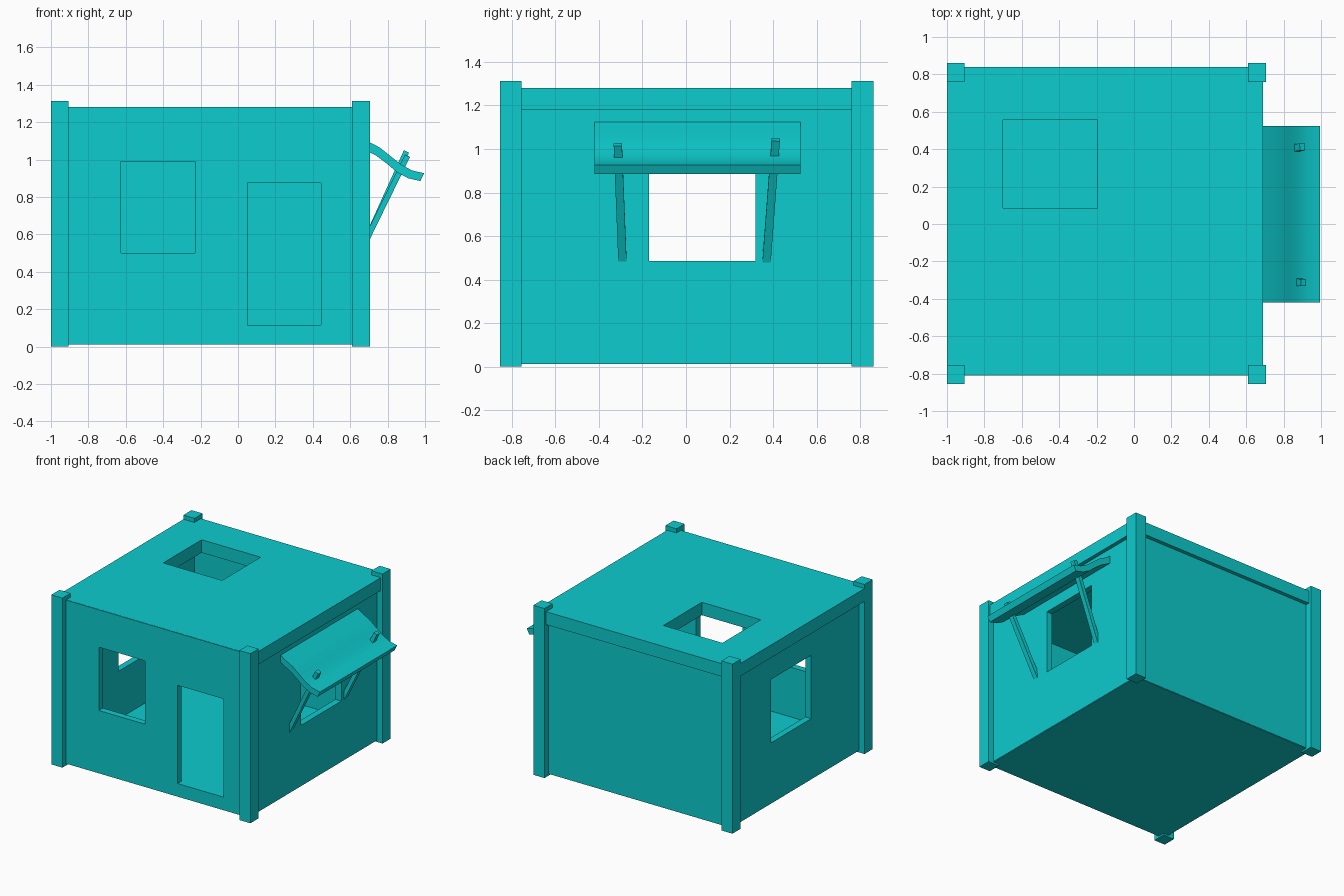
import bpy
from mathutils import Vector

cube = bpy.data.objects.get("Cube")
if cube:
    bpy.data.objects.remove(cube, do_unlink=True)

# Single paint colour
paint = bpy.data.materials.new("turquoise")
paint.use_nodes = True
colour = (0.004, 0.604, 0.617, 1)
paint.diffuse_color = colour
paint.node_tree.nodes["Principled BSDF"].inputs["Base Color"].default_value = colour


def mesh_object(name, verts, faces):
    mesh = bpy.data.meshes.new(name)
    mesh.from_pydata(verts, [], faces)
    mesh.materials.append(paint)
    obj = bpy.data.objects.new(name, mesh)
    bpy.context.collection.objects.link(obj)
    return obj


def prism(name, ring, offset):
    """Extrude a closed ring of points along an offset."""
    n = len(ring)
    ring = [Vector(p) for p in ring]
    verts = ring + [p + Vector(offset) for p in ring]
    faces = [tuple(reversed(range(n))), tuple(range(n, 2 * n))]
    faces += [(i, (i + 1) % n, n + (i + 1) % n, n + i) for i in range(n)]
    return mesh_object(name, verts, faces)


def box(name, x, y, z):
    ring = [(x[0], y[0], z[0]), (x[1], y[0], z[0]),
            (x[1], y[1], z[0]), (x[0], y[1], z[0])]
    return prism(name, ring, (0, 0, z[1] - z[0]))


def cut(target, x, y, z):
    """Cut a box-shaped opening through a panel."""
    cutter = box("opening_cutter", x, y, z)
    cutter.hide_render = True
    mod = target.modifiers.new("opening", "BOOLEAN")
    mod.operation = "DIFFERENCE"
    mod.solver = "EXACT"
    mod.object = cutter
    bpy.context.view_layer.objects.active = target
    bpy.ops.object.modifier_apply(modifier=mod.name)
    bpy.data.objects.remove(cutter, do_unlink=True)


# Outer wall faces and wall thickness
X0, X1, Y0, Y1 = -0.953, 0.66, -0.81, 0.81
T = 0.05
BASE, EAVES, TOP = 0.016, 1.185, 1.28
side_window = ((-0.17, 0.32), (0.485, 0.975))

# Floor and roof slabs
box("floor", (X0 + .003, X1 - .003), (Y0 + .003, Y1 - .003), (0.012, 0.115))
roof = box("roof", (-0.999, 0.69), (-0.805, 0.84), (1.18, TOP))
cut(roof, (-0.7, -0.195), (0.085, 0.555), (1, 1.5))

# Front wall with window and doorway
front = box("front_wall", (X0, X1), (Y0, Y0 + T), (BASE, TOP - .001))
cut(front, (-0.625, -0.23), (-1, -0.6), (0.5, 0.99))
cut(front, (0.05, 0.445), (-1, -0.6), (0.115, 0.875))

# Back wall and windowed side walls
box("back_wall", (X0, X1), (Y1 - T, Y1), (BASE, EAVES))
for name, x in (("left_wall", (X1 - T, X1)), ("right_wall", (X0, X0 + T))):
    wall = box(name, x, (Y0 + .002, Y1 - .002), (BASE, EAVES))
    cut(wall, (x[0] - .1, x[1] + .1), *side_window)

# Corner posts
for side, x in (("left", (0.61, 0.705)), ("right", (-1, -0.905))):
    for end, y in (("front", (-0.855, -0.755)), ("back", (0.76, 0.86))):
        box(f"{end}_{side}_post", x, y, (0, 1.312))

# Curved awning over the left window
upper = [(0.65, 1.13), (0.7, 1.095), (0.76, 1.063), (0.82, 1.015),
         (0.87, 0.975), (0.93, 0.942), (0.995, 0.927)]
lower = [(0.975, 0.885), (0.91, 0.9), (0.85, 0.932),
         (0.8, 0.975), (0.74, 1.02), (0.69, 1.047), (0.65, 1.07)]
profile = [(x, -0.42, z) for x, z in reversed(upper + lower)]
awning = prism("awning", profile, (0, 0.945, 0))
awning.select_set(True)
bpy.context.view_layer.objects.active = awning
bpy.ops.object.shade_smooth_by_angle(angle=0.6)


# Struts propping the awning
def strut(name, start, end, width=0.038, depth=0.03):
    a, b = Vector(start), Vector(end)
    along = b - a
    side = (Vector((0, 1, 0)) - along * along.y / along.length_squared).normalized()
    out = along.cross(side).normalized()
    ring = [a + side * s * width / 2 + out * o * depth / 2
            for s, o in ((-1, -1), (1, -1), (1, 1), (-1, 1))]
    return prism(name, ring, along)


strut("front_awning_strut", (0.647, -0.292, 0.49), (0.906, -0.313, 1.02))
strut("back_awning_strut", (0.647, 0.37, 0.485), (0.9, 0.412, 1.042))

# Consistent outward normals
import bmesh
for obj in bpy.context.collection.objects:
    if obj.type == "MESH" and paint.name in obj.data.materials:
        bm = bmesh.new()
        bm.from_mesh(obj.data)
        bmesh.ops.recalc_face_normals(bm, faces=bm.faces)
        bm.to_mesh(obj.data)
        bm.free()
